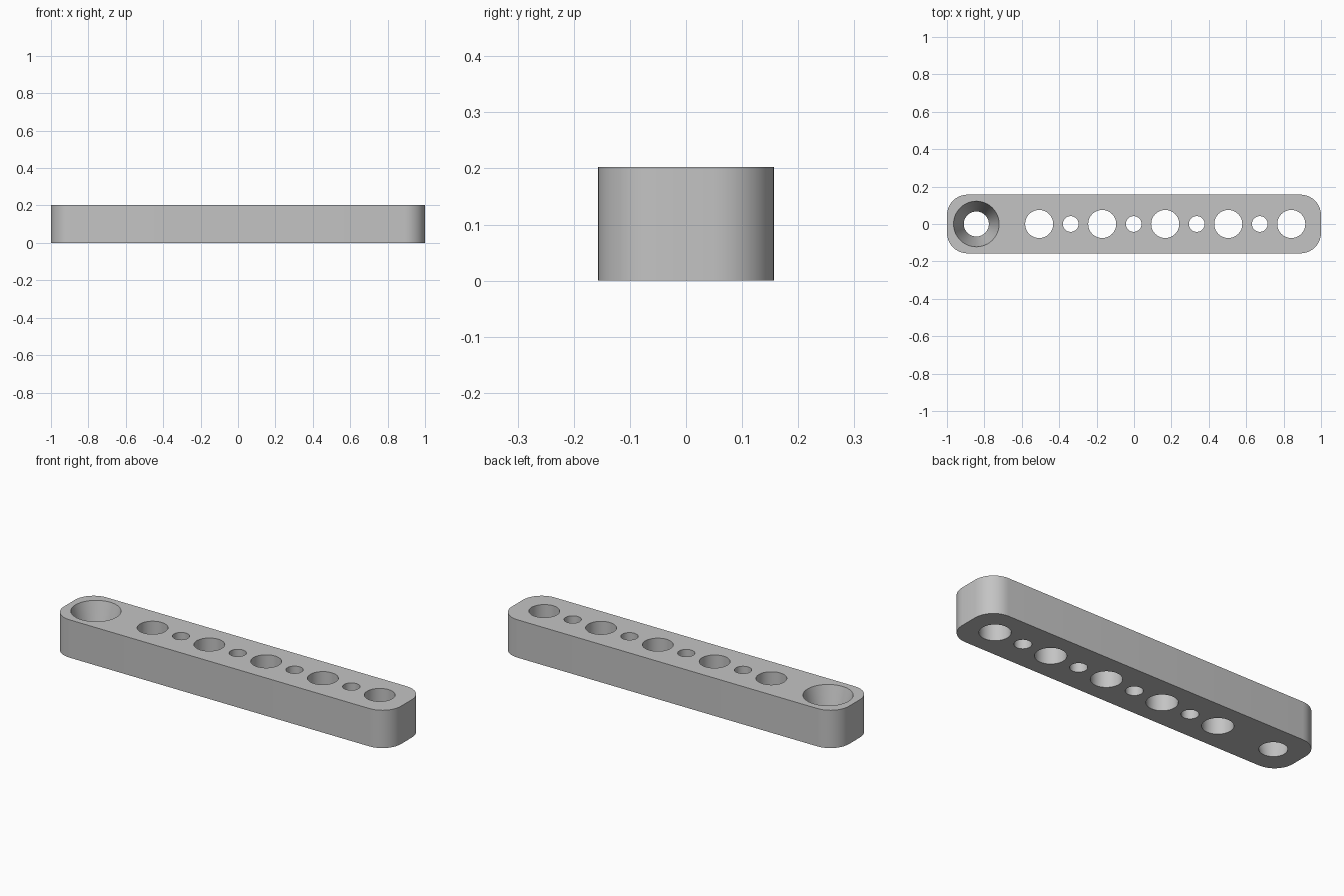
import bpy, bmesh, math

cube = bpy.data.objects.get("Cube")
if cube:
    bpy.data.objects.remove(cube, do_unlink=True)

HALF_LENGTH, HALF_WIDTH, HEIGHT, CORNER = 1.0, 0.157, 0.203, 0.11


def circle(x, r, n=48):
    return [(x + r * math.cos(math.tau * i / n), r * math.sin(math.tau * i / n))
            for i in range(n)]


def rounded_rectangle(hx, hy, r, steps=10):
    pts = []
    for k, (sx, sy) in enumerate([(1, 1), (-1, 1), (-1, -1), (1, -1)]):
        for i in range(steps + 1):
            a = (k + i / steps) * math.pi / 2
            pts.append((sx * (hx - r) + r * math.cos(a),
                        sy * (hy - r) + r * math.sin(a)))
    return pts


# Each wall is a pair of outlines: bottom and top
outline = rounded_rectangle(HALF_LENGTH, HALF_WIDTH, CORNER)
walls = [(outline, outline)]
# Tapered hole at the right end
walls.append((circle(-0.843, 0.067), circle(-0.843, 0.122)))
# Alternating large and small straight holes
for i in range(9):
    hole = circle(-0.507 + 0.1685 * i, 0.042 if i % 2 else 0.075)
    walls.append((hole, hole))

bm = bmesh.new()
caps = {0: [], 1: []}
for pair in walls:
    rings = [[bm.verts.new((x, y, level * HEIGHT)) for x, y in ring]
             for level, ring in enumerate(pair)]
    low, high = rings
    n = len(low)
    for i in range(n):
        j = (i + 1) % n
        bm.faces.new((low[i], low[j], high[j], high[i]))
    for level, ring in enumerate(rings):
        caps[level] += [bm.edges.get((ring[i], ring[(i + 1) % n])) for i in range(n)]

# Flat top and bottom faces with the holes left open
for edges in caps.values():
    bmesh.ops.triangle_fill(bm, use_beauty=True, use_dissolve=False, edges=edges)
bmesh.ops.recalc_face_normals(bm, faces=bm.faces)

mesh = bpy.data.meshes.new("drilled_bar")
bm.to_mesh(mesh)
bm.free()
bar = bpy.data.objects.new("drilled_bar", mesh)
bpy.context.collection.objects.link(bar)

# Single plain grey
grey = bpy.data.materials.new("plain_grey")
grey.use_nodes = True
colour = (0.55, 0.55, 0.55, 1)
grey.diffuse_color = colour
grey.node_tree.nodes["Principled BSDF"].inputs["Base Color"].default_value = colour
mesh.materials.append(grey)

# Smooth walls, sharp rims
bpy.ops.object.select_all(action='DESELECT')
bar.select_set(True)
bpy.context.view_layer.objects.active = bar
bpy.ops.object.shade_smooth_by_angle(angle=math.radians(30))
